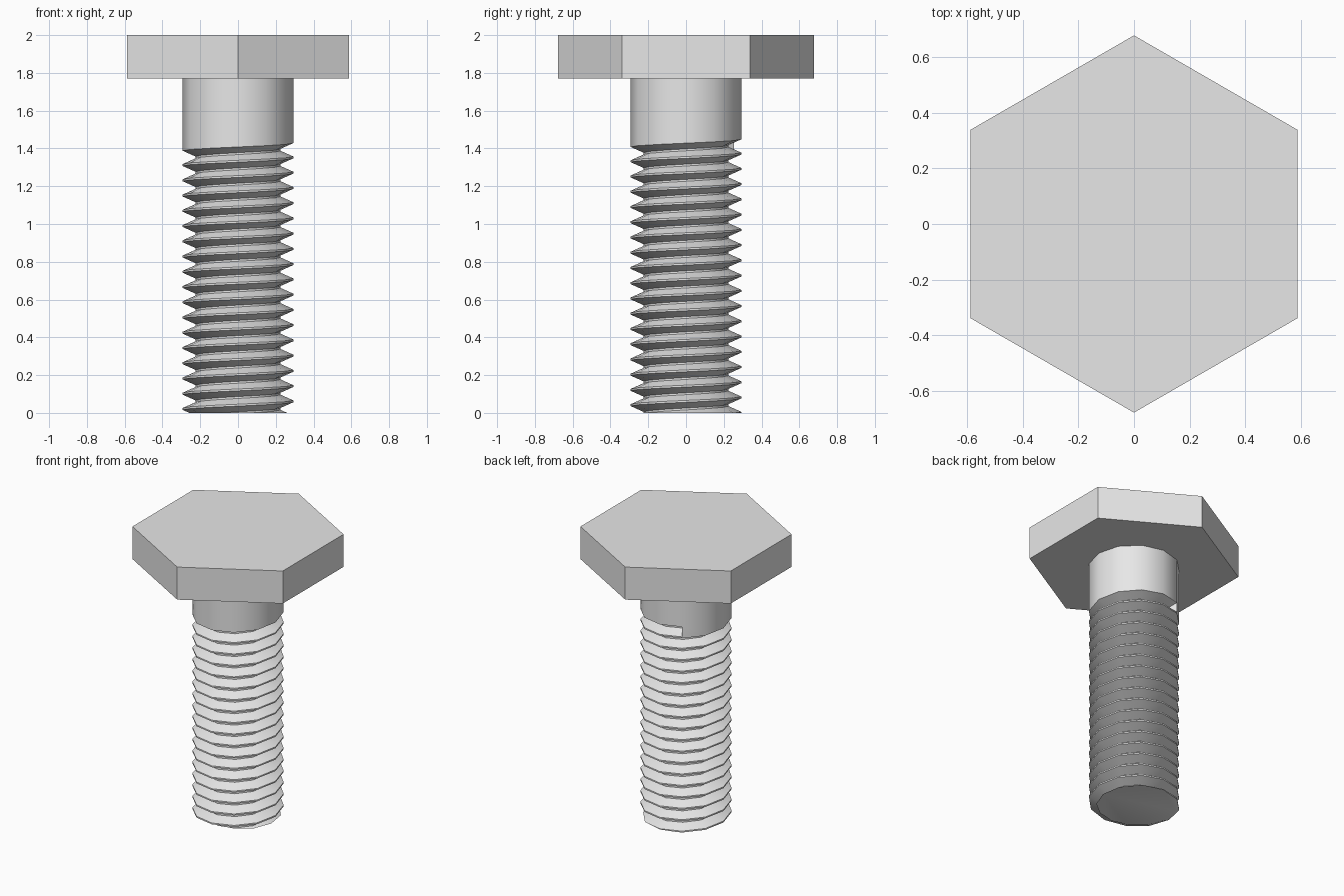
import bpy, bmesh
from math import cos, sin, pi, radians

cube = bpy.data.objects.get("Cube")
if cube:
    bpy.data.objects.remove(cube, do_unlink=True)

steel = bpy.data.materials.new("plain steel grey")
steel.use_nodes = True
steel.diffuse_color = (0.8, 0.8, 0.8, 1)
steel.node_tree.nodes["Principled BSDF"].inputs["Base Color"].default_value = (0.8, 0.8, 0.8, 1)


def add_part(name, bm):
    bmesh.ops.recalc_face_normals(bm, faces=bm.faces[:])
    mesh = bpy.data.meshes.new(name)
    bm.to_mesh(mesh)
    bm.free()
    mesh.materials.append(steel)
    ob = bpy.data.objects.new(name, mesh)
    bpy.context.collection.objects.link(ob)
    bpy.ops.object.select_all(action='DESELECT')
    ob.select_set(True)
    bpy.context.view_layer.objects.active = ob
    bpy.ops.object.shade_smooth_by_angle(angle=radians(35))
    return ob


SIDES, TURNS = 12, 19
PITCH, CREST, ROOT = 0.0807, 0.293, 0.225
HALF_FLAT = 0.005
SEAM = radians(120)
THREAD_TOP = 1.46          # crest height where the thread runs out
HEAD_BASE, HEAD_TOP, HEAD_RADIUS = 1.77, 2.0, 0.678

# Groove profile from one crest up to the next: (radius, height above crest)
groove = [(CREST, HALF_FLAT),
          (ROOT, PITCH / 2 - HALF_FLAT),
          (ROOT, PITCH / 2 + HALF_FLAT),
          (CREST, PITCH - HALF_FLAT),
          (CREST, PITCH + HALF_FLAT)]

# Thread: sweep the groove along a right-handed helix
bm = bmesh.new()
steps = SIDES * TURNS
rows = []
for i in range(steps + 1):
    a = SEAM + 2 * pi * i / SIDES
    z = THREAD_TOP - PITCH - PITCH * (steps - i) / SIDES
    rows.append([bm.verts.new((r * cos(a), r * sin(a), z + h)) for r, h in groove])
for low, high in zip(rows, rows[1:]):
    for k in range(len(groove) - 1):
        bm.faces.new((low[k], high[k], high[k + 1], low[k + 1]))

# Wall where the groove runs out
bm.faces.new(rows[-1])

# Plain shank: from the last crest up into the head
edge = [row[-1] for row in rows[-SIDES - 1:]]
ring = [bm.verts.new((v.co.x, v.co.y, HEAD_BASE + 0.01)) for v in edge[:-1]]
for j in range(SIDES):
    face = [edge[j], edge[j + 1], ring[(j + 1) % SIDES], ring[j]]
    if j == 0:
        face.append(edge[-1])
    bm.faces.new(face)
bm.faces.new(ring)

# Weld neighbouring turns, cut the tip flat and close it
bmesh.ops.remove_doubles(bm, verts=bm.verts[:], dist=0.0005)
bmesh.ops.bisect_plane(bm, geom=bm.verts[:] + bm.edges[:] + bm.faces[:],
                       plane_co=(0, 0, 0), plane_no=(0, 0, 1), clear_inner=True)
tip = [e for e in bm.edges if e.is_boundary and all(abs(v.co.z) < 0.001 for v in e.verts)]
bmesh.ops.holes_fill(bm, edges=tip, sides=0)
add_part("threaded_shank", bm)

# Hexagonal head, corners to front and back
bm = bmesh.new()
bmesh.ops.create_cone(bm, cap_ends=True, segments=6, radius1=HEAD_RADIUS,
                      radius2=HEAD_RADIUS, depth=HEAD_TOP - HEAD_BASE)
for v in bm.verts:
    a = round((bm.verts[:].index(v) // 2)) * pi / 3 + pi / 2
    v.co = (HEAD_RADIUS * cos(a), HEAD_RADIUS * sin(a),
            HEAD_TOP if v.co.z > 0 else HEAD_BASE)
add_part("hex_head", bm)
